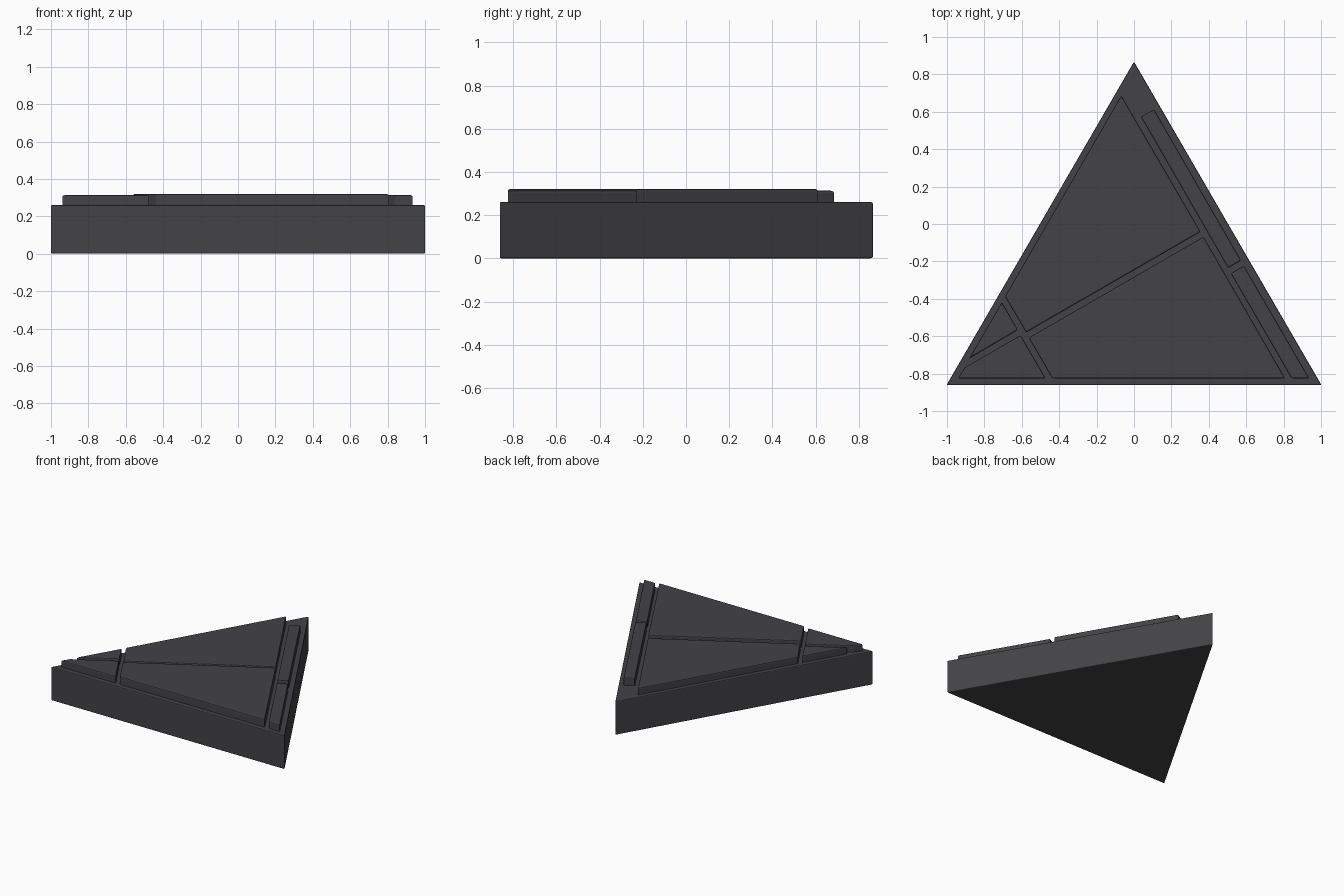
import bpy, bmesh

if "Cube" in bpy.data.objects:
    bpy.data.objects.remove(bpy.data.objects["Cube"])

stone = bpy.data.materials.new("dark charcoal")
stone.diffuse_color = (0.056, 0.054, 0.061, 1)
stone.use_nodes = True
stone.node_tree.nodes["Principled BSDF"].inputs["Base Color"].default_value = stone.diffuse_color


def slab(name, outline, z0, z1, bevel):
    """Extrude a flat outline from z0 to z1 and soften its edges."""
    bm = bmesh.new()
    face = bm.faces.new([bm.verts.new((x, y, z0)) for x, y in outline])
    grown = bmesh.ops.extrude_face_region(bm, geom=[face])
    top = [v for v in grown["geom"] if isinstance(v, bmesh.types.BMVert)]
    bmesh.ops.translate(bm, vec=(0, 0, z1 - z0), verts=top)
    bmesh.ops.recalc_face_normals(bm, faces=bm.faces)
    me = bpy.data.meshes.new(name)
    bm.to_mesh(me)
    bm.free()
    me.materials.append(stone)
    ob = bpy.data.objects.new(name, me)
    bpy.context.collection.objects.link(ob)
    mod = ob.modifiers.new("edge_bevel", 'BEVEL')
    mod.width = bevel
    mod.segments = 2
    mod.limit_method = 'ANGLE'
    return ob


# triangular base block
slab("base_block", [(-1.003, -0.862), (1.003, -0.862), (0, 0.868)], 0, 0.261, 0.007)

LOW, HIGH = 0.313, 0.32

# raised plates: name, top height, outline
plates = [
    ("upper_plate", LOW, [(-0.068, 0.688), (-0.69, -0.388), (-0.577, -0.58), (0.356, -0.042)]),
    ("lower_plate", HIGH, [(0.372, -0.068), (-0.563, -0.608), (-0.438, -0.825), (0.808, -0.825)]),
    ("upper_edge_strip", HIGH, [(0.037, 0.573), (0.107, 0.613), (0.573, -0.195), (0.503, -0.236)]),
    ("lower_edge_strip", LOW, [(0.517, -0.264), (0.588, -0.223), (0.937, -0.825), (0.842, -0.825)]),
    ("corner_wedge", LOW, [(-0.706, -0.417), (-0.882, -0.72), (-0.621, -0.567)]),
    ("corner_plate", LOW, [(-0.606, -0.594), (-0.905, -0.767), (-0.942, -0.825), (-0.472, -0.825)]),
]
for name, top, outline in plates:
    slab(name, outline, 0.25, top, 0.008)
